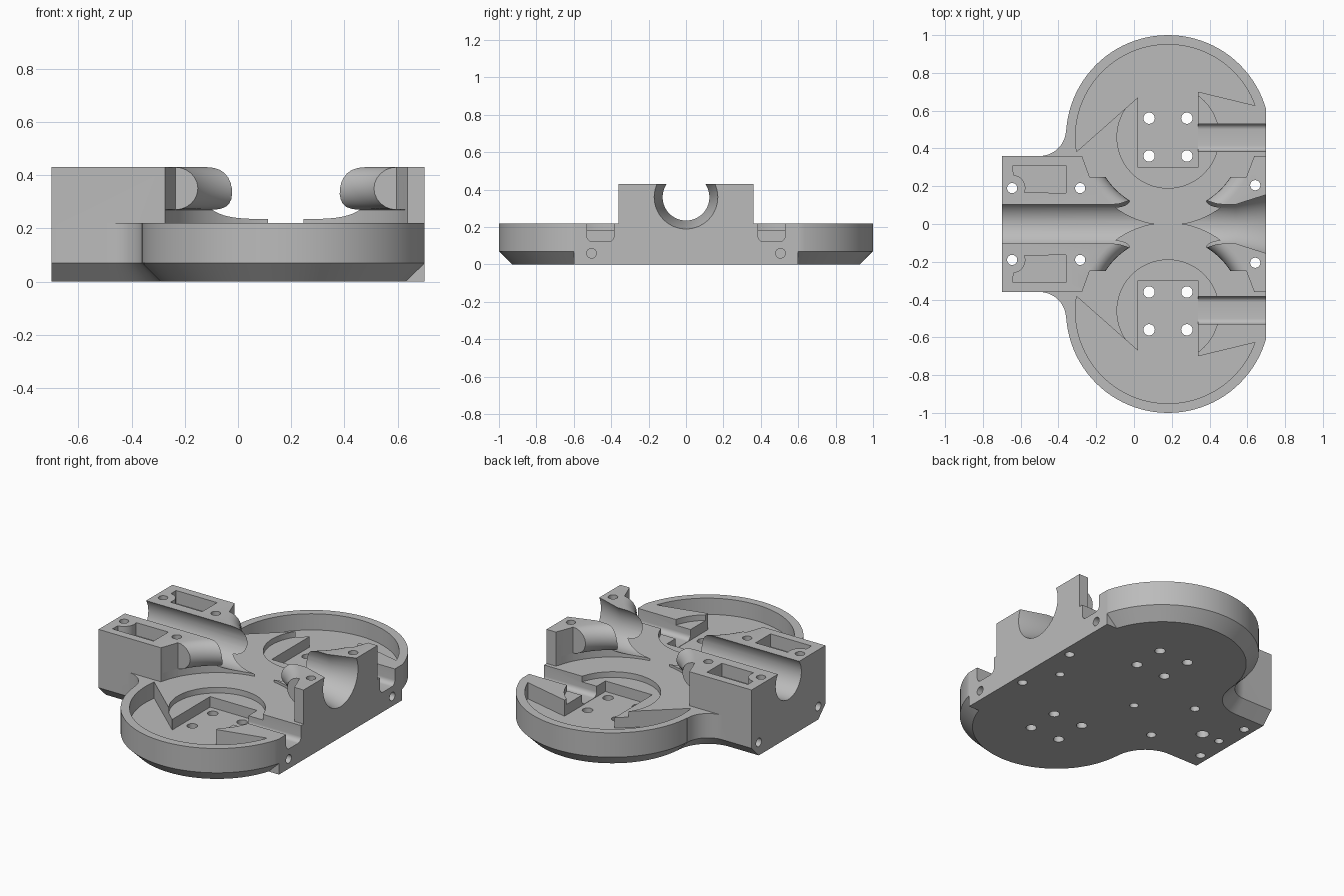
import bpy, bmesh
from math import sin, cos, radians, sqrt

if "Cube" in bpy.data.objects:
    bpy.data.objects.remove(bpy.data.objects["Cube"])

grey = bpy.data.materials.new("light grey plastic")
grey.use_nodes = True
grey.diffuse_color = (0.5, 0.5, 0.5, 1)
grey.node_tree.nodes["Principled BSDF"].inputs["Base Color"].default_value = (0.5, 0.5, 0.5, 1)

CX, CY = 0.18, 0.46      # lobe centre
LOBE_R = 0.54
DECK = 0.22              # top of the base
TOP = 0.43               # top of the blocks
CHAMFER = 0.07


def loft(name, loops):
    """Closed solid through point loops of equal length."""
    bm = bmesh.new()
    rings = [[bm.verts.new(p) for p in loop] for loop in loops]
    n = len(rings[0])
    for a, b in zip(rings, rings[1:]):
        for i in range(n):
            j = (i + 1) % n
            bm.faces.new((a[i], a[j], b[j], b[i]))
    bm.faces.new(rings[0])
    bm.faces.new(rings[-1])
    bmesh.ops.recalc_face_normals(bm, faces=bm.faces)
    mesh = bpy.data.meshes.new(name)
    bm.to_mesh(mesh)
    bm.free()
    mesh.materials.append(grey)
    ob = bpy.data.objects.new(name, mesh)
    bpy.context.collection.objects.link(ob)
    return ob


def arc(x, y, r, start, end, n):
    return [(x + r * cos(radians(start + (end - start) * i / n)),
             y + r * sin(radians(start + (end - start) * i / n))) for i in range(n + 1)]


def prism(name, outline, z0, z1):
    return loft(name, [[(x, y, z) for x, y in outline] for z in (z0, z1)])


def lathe(name, profile, x, y, n=96):
    return loft(name, [[(px, py, z) for px, py in arc(x, y, r, 0, 360, n)[:-1]]
                       for r, z in profile])


def lathe_x(name, profile, y, z, n=48):
    return loft(name, [[(x, py, pz) for py, pz in arc(y, z, r, 0, 360, n)[:-1]]
                       for r, x in profile])


def combine(target, tool, operation):
    mod = target.modifiers.new("combine", "BOOLEAN")
    mod.operation = operation
    mod.solver = "EXACT"
    mod.object = tool
    bpy.context.view_layer.objects.active = target
    bpy.ops.object.modifier_apply(modifier=mod.name)
    bpy.data.objects.remove(tool)


def cut(target, tool):
    combine(target, tool, "DIFFERENCE")


def join(target, tool):
    combine(target, tool, "UNION")


def mirrored(half):
    """Complete an outline given for y > 0."""
    return half + [(x, -y) for x, y in reversed(half)]


def flip(points, s):
    return [(x, y * s) for x, y in points]


# Base: waist with filleted sides and chamfered underside
def waist(inset):
    return mirrored([(-0.7, 0.36 - inset)]
                    + arc(-0.5, 0.5, 0.14 + inset, -90, 0, 16)
                    + [(CX, 0.5), (0.6, 0.6), (0.75, 0.6)])


body = loft("motor_mount_base", [[(x, y, z) for x, y in waist(d)]
                                 for d, z in ((CHAMFER, 0), (0, CHAMFER), (0, DECK))])

# Round lobes
for s in (1, -1):
    join(body, lathe("lobe", [(LOBE_R - CHAMFER, 0), (LOBE_R, CHAMFER), (LOBE_R, DECK)], CX, s * CY))

# Raised blocks, hollowed by two grooved wheels
blocks = prism("blocks", mirrored([(-0.7, 0.36), (-0.275, 0.36), (-0.235, 0.25),
                                   (0.595, 0.25), (0.637, 0.36), (0.75, 0.36)]), 0.1, TOP)
groove = [(0.465 - 0.073 * sqrt(max(0, 1 - t * t)), 0.35 + 0.08 * t)
          for t in [-cos(radians(15 * i)) for i in range(13)]]
for s in (1, -1):
    cut(blocks, lathe("wheel_clearance", [(0.465, 0.05)] + groove + [(0.465, 0.5)], CX, s * CY))
join(body, blocks)

# Lengthwise channel, flared at one end
cut(body, lathe_x("channel", [(0.125, -0.8), (0.125, 0.54), (0.17, 0.7), (0.198, 0.8)], 0, 0.36, 64))

for s in (1, -1):
    # Shallow disc recess
    cut(body, lathe("disc_recess", [(0.27, 0.185), (0.27, 0.26)], CX, s * CY))
    # Crescent and square motor pocket
    crescent = arc(CX, CY, 0.49, 20, 189, 56) + [(0.02, 0.67), (0.02, 0.3), (0.34, 0.3), (0.34, 0.7)]
    cut(body, prism("motor_pocket", flip(crescent, s), 0.12, 0.26))
    # Cable slot with rounded bottom
    section = ([(0.385, 0.26)] + arc(0.415, 0.152, 0.03, 180, 270, 6)
               + arc(0.5, 0.152, 0.03, 270, 360, 6) + [(0.53, 0.26)])
    cut(body, loft("cable_slot", [[(x, y * s, z) for y, z in section] for x in (0.32, 0.8)]))
    # Block pocket leaving a boss round the screw
    pocket = [(-0.36, 0.165), (-0.36, 0.31), (-0.64, 0.31)] + arc(-0.645, 0.19, 0.07, 85, -20, 10)
    cut(body, prism("block_pocket", flip(pocket, s), 0.35, 0.5))
    # Vertical screw holes
    holes = [(CX + dx, CY + dy, 0.03) for dx in (-0.1, 0.1) for dy in (-0.1, 0.1)]
    holes += [(-0.285, 0.19, 0.027), (-0.645, 0.19, 0.027), (0.642, 0.205, 0.027)]
    for x, y, r in holes:
        cut(body, lathe("screw_hole", [(r, -0.1), (r, 0.6)], x, y * s, 24))
    # Horizontal screw holes in both ends
    cut(body, lathe_x("end_hole", [(0.026, 0.55), (0.026, 0.8)], s * 0.505, 0.06, 24))
    cut(body, lathe_x("end_hole", [(0.026, -0.8), (0.026, -0.58)], s * 0.29, 0.08, 24))

# Blind holes along the underside
for x, r in ((0, 0.025), (0.54, 0.025), (-0.5, 0.036), (-0.62, 0.025)):
    cut(body, lathe("blind_hole", [(r, -0.1), (r, 0.1)], x, 0, 24))

# Flat end
cut(body, prism("end_trim", mirrored([(0.7, 1.2), (1.2, 1.2)]), -0.2, 0.8))

bpy.ops.object.select_all(action="DESELECT")
body.select_set(True)
bpy.context.view_layer.objects.active = body
bpy.ops.object.shade_smooth_by_angle(angle=radians(30))
